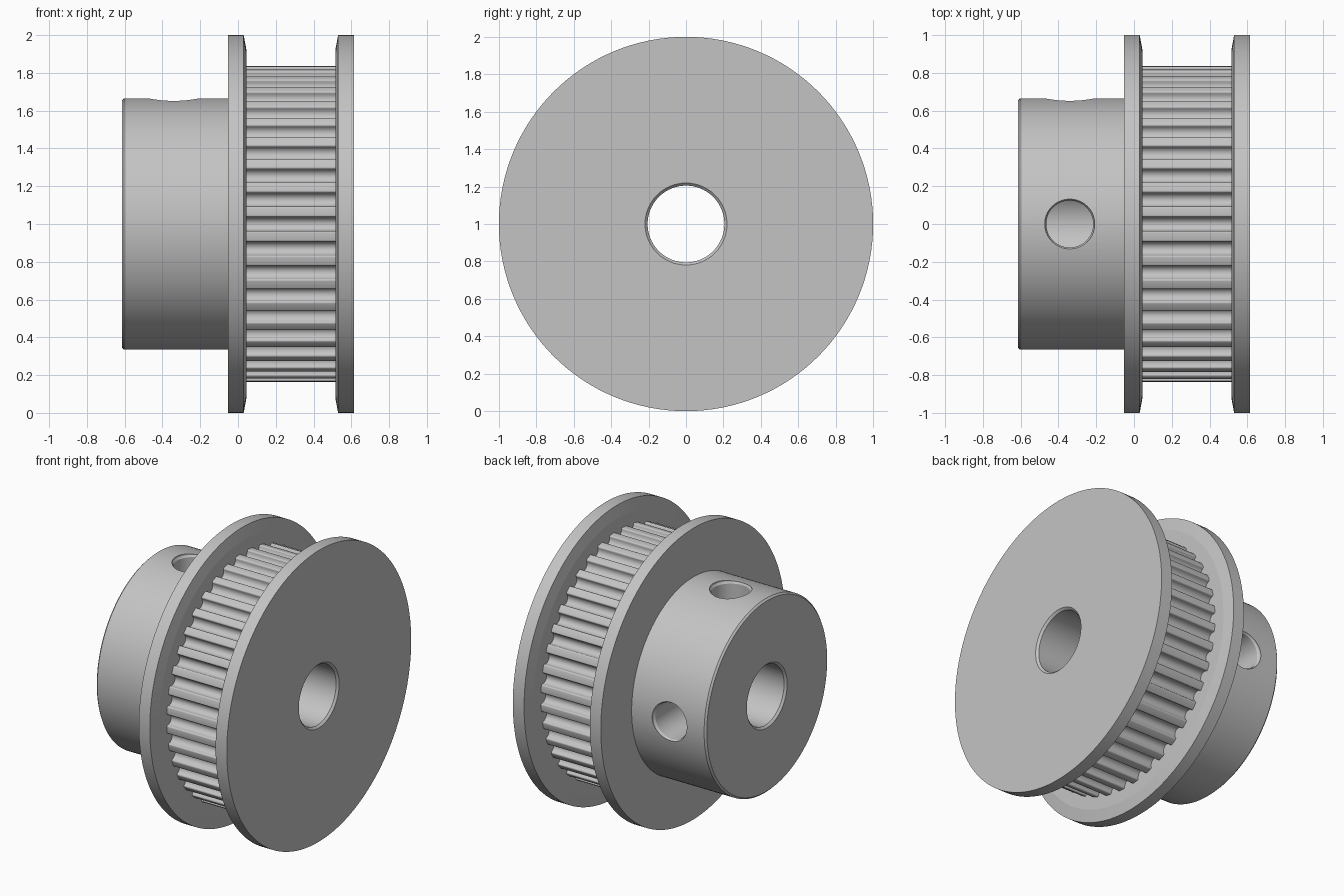
import bpy
import bmesh
from math import sin, cos, pi, radians
from mathutils import Matrix

cube = bpy.data.objects.get("Cube")
if cube:
    bpy.data.objects.remove(cube, do_unlink=True)

grey = bpy.data.materials.new("machined grey")
grey.use_nodes = True
grey.diffuse_color = (0.55, 0.55, 0.55, 1)
grey.node_tree.nodes["Principled BSDF"].inputs["Base Color"].default_value = (0.55, 0.55, 0.55, 1)

CENTRE = Matrix.Translation((0, 0, 1))


def make_object(name, rings, matrix, wrap=False, caps=False):
    """Skin a row of closed rings into a mesh object."""
    bm = bmesh.new()
    loops = [[bm.verts.new(p) for p in ring] for ring in rings]
    pairs = list(zip(loops, loops[1:]))
    if wrap:
        pairs.append((loops[-1], loops[0]))
    for a, b in pairs:
        n = len(a)
        for i in range(n):
            j = (i + 1) % n
            bm.faces.new((a[i], a[j], b[j], b[i]))
    if caps:
        bm.faces.new(loops[0])
        bm.faces.new(loops[-1])
    bmesh.ops.recalc_face_normals(bm, faces=bm.faces)
    bm.transform(matrix)
    mesh = bpy.data.meshes.new(name)
    bm.to_mesh(mesh)
    bm.free()
    mesh.materials.append(grey)
    obj = bpy.data.objects.new(name, mesh)
    bpy.context.collection.objects.link(obj)
    return obj


def circle(x, r, n):
    return [(x, r * cos(2 * pi * i / n), r * sin(2 * pi * i / n)) for i in range(n)]


def activate(obj):
    bpy.ops.object.select_all(action='DESELECT')
    obj.select_set(True)
    bpy.context.view_layer.objects.active = obj


def smooth(obj, angle):
    activate(obj)
    bpy.ops.object.shade_smooth_by_angle(angle=radians(angle))


# Hub, both flanges, core and bore turned from one profile of (x, radius)
END, BORE, HUB, CORE = 0.615, 0.205, 0.665, 0.75
profile = [
    (-END, BORE + 0.014), (-END, HUB - 0.012), (-END + 0.012, HUB),
    (-0.053, HUB), (-0.053, 1), (0.03, 1), (0.045, 0.92), (0.045, CORE),
    (0.515, CORE), (0.515, 0.92), (0.53, 1), (END, 1),
    (END, BORE + 0.014), (END - 0.014, BORE), (-END + 0.014, BORE),
]
body = make_object("hub_and_flanges", [circle(x, r, 128) for x, r in profile],
                   CENTRE, wrap=True)

# Two set screw holes, one upward and one to the back
hole = [(0.05, 0.124), (0.64, 0.124), (0.652, 0.132), (0.8, 0.132)]
for name, turn in (("top", Matrix.Rotation(-pi / 2, 4, 'Y')),
                   ("back", Matrix.Rotation(pi / 2, 4, 'Z'))):
    cutter = make_object(name + "_screw_hole_cutter", [circle(h, r, 64) for h, r in hole],
                         CENTRE @ Matrix.Translation((-0.34, 0, 0)) @ turn, caps=True)
    cutter.hide_render = True
    mod = body.modifiers.new("screw hole", 'BOOLEAN')
    mod.operation = 'DIFFERENCE'
    mod.solver = 'EXACT'
    mod.object = cutter
    activate(body)
    bpy.ops.object.modifier_apply(modifier=mod.name)
    bpy.data.objects.remove(cutter, do_unlink=True)
smooth(body, 9)

# Toothed ring: round-bottomed grooves with rounded tooth corners
TEETH, TIP, GROOVE, CORNER = 40, 0.838, 0.037, 0.01
half = [(GROOVE * sin(a), -0.013 - GROOVE * cos(a)) for a in (i * pi / 12 for i in range(7))]
half += [(GROOVE + CORNER * (1 - cos(b)), CORNER * (sin(b) - 1))
         for b in (i * pi / 8 for i in range(5))]
groove = [(-t, d) for t, d in reversed(half[1:])] + half
outline = []
for k in range(TEETH):
    for t, d in groove:
        a = 2 * pi * k / TEETH + t / TIP
        outline.append(((TIP + d) * cos(a), (TIP + d) * sin(a)))
teeth = make_object("toothed_ring", [[(x, y, z) for y, z in outline] for x in (0.045, 0.515)],
                    CENTRE)
# Make the open ring face outward
if teeth.data.polygons[0].normal.dot(teeth.data.polygons[0].center - CENTRE.translation) < 0:
    teeth.data.flip_normals()
smooth(teeth, 35)
